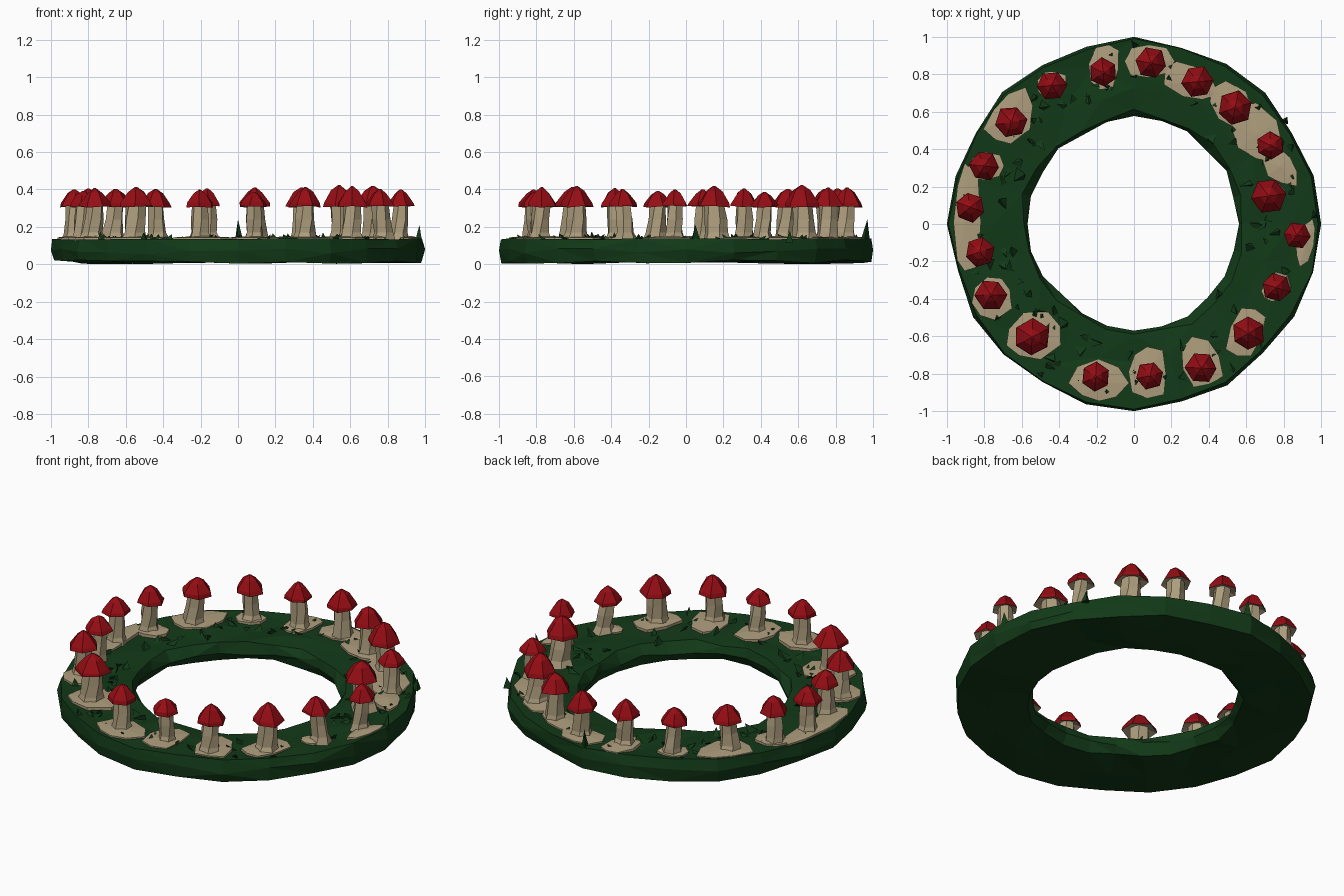
import bpy, bmesh, math, random
from math import sin, cos, pi, radians
from mathutils import Vector

if "Cube" in bpy.data.objects:
    bpy.data.objects.remove(bpy.data.objects["Cube"])

random.seed(4)
R = random.uniform


def material(name, col):
    m = bpy.data.materials.new(name)
    m.diffuse_color = (*col, 1)
    m.use_nodes = True
    m.node_tree.nodes["Principled BSDF"].inputs["Base Color"].default_value = m.diffuse_color
    return m


GREEN = material("dark_green", (0.006, 0.042, 0.009))
BEIGE = material("beige", (0.42, 0.34, 0.205))
RED = material("red", (0.30, 0.004, 0.007))


def finish(bm, name, mats):
    bmesh.ops.recalc_face_normals(bm, faces=bm.faces[:])
    me = bpy.data.meshes.new(name)
    bm.to_mesh(me)
    bm.free()
    for m in mats:
        me.materials.append(m)
    ob = bpy.data.objects.new(name, me)
    bpy.context.collection.objects.link(ob)
    return ob


def loft(bm, rings, closed=False, cap=True):
    """Join rings of points with quads; closed links last ring to first."""
    vs = [[bm.verts.new(p) for p in r] for r in rings]
    n, k = len(vs[0]), len(vs)
    for j in range(k if closed else k - 1):
        a, b = vs[j], vs[(j + 1) % k]
        for i in range(n):
            bm.faces.new((a[i], a[(i + 1) % n], b[(i + 1) % n], b[i]))
    if cap and not closed:
        bm.faces.new(vs[0])
        bm.faces.new(vs[-1])
    return vs


# --- grass ring: faceted loft between an uneven inner hole and round rim
HOLE = [(.57, -.04), (.5, .28), (.26, .52), (.04, .58), (-.10, .57), (-.43, .39),
        (-.58, .09), (-.54, -.23), (-.22, -.53), (0, -.57), (.14, -.55),
        (.28, -.5), (.47, -.32)]


def hole_radius(a):
    """Distance from the centre to the hole outline along angle a."""
    d = Vector((cos(a), sin(a)))
    for i in range(len(HOLE)):
        p, q = Vector(HOLE[i - 1]), Vector(HOLE[i])
        e = q - p
        den = d.x * e.y - d.y * e.x
        t = (p.x * e.y - p.y * e.x) / den
        u = (p.x * d.y - p.y * d.x) / den
        if t > 0 and -1e-6 <= u <= 1 + 1e-6:
            return t
    return .57


N = 24
# (fraction from hole to rim, height, radial jitter, height jitter)
SECTION = [(.06, .02, .01, .015), (0, .07, 0, .01), (.07, .125, .02, .01),
           (.33, .13, .04, .008), (.66, .13, .04, .008), (.97, .136, .01, .004),
           (1, .07, 0, .015), (.97, .012, .01, .012), (.5, .008, .04, .008)]
bm = bmesh.new()
rings = []
for f, z, jr, jz in SECTION:
    ring = []
    for i in range(N):
        a = 2 * pi * i / N
        r0 = hole_radius(a)
        r1 = 1.0 if i % 6 == 0 else .985 + .012 * sin(i * 2.3)
        r = min(r0 + (r1 - r0) * f + R(-jr, jr), r1)
        ring.append((r * cos(a), r * sin(a), max(0, z + R(-jz, jz))))
    rings.append(ring)
loft(bm, rings, closed=True)
bmesh.ops.triangulate(bm, faces=bm.faces[:])
finish(bm, "grass_ring", [GREEN])

# --- grass blades: low leaning spikes, plus a few tall ones on the rim
bm = bmesh.new()


def blade(x, y, w, tip):
    a = R(0, 2 * pi)
    base = [bm.verts.new((x + w * cos(a + k), y + w * sin(a + k), .115))
            for k in (0, 2.4, 3.9)]
    t = bm.verts.new(tip)
    for i in range(3):
        bm.faces.new((base[i], base[(i + 1) % 3], t))
    bm.faces.new(base)


for i in range(110):
    a = R(0, 2 * pi)
    r = R(hole_radius(a) + .07, .92)
    x, y, b = r * cos(a), r * sin(a), R(0, 2 * pi)
    blade(x, y, R(.03, .05), (x + .05 * cos(b), y + .05 * sin(b), R(.143, .165)))
for x, y, z in [(0, .96, .24), (.96, .05, .21), (-.73, -.5, .175),
                (-.5, -.8, .17), (.8, .55, .18), (.45, -.38, .17)]:
    blade(x, y, .03, (x * 1.01, y * 1.01, z))
finish(bm, "grass_blades", [GREEN])

# --- pale ground patches: x, y, half length, half width, turn in degrees
PATCHES = [(.08, .87, .12, .09, 0), (.30, .76, .15, .09, -25), (.52, .63, .14, .09, -45),
           (.66, .48, .17, .11, -55), (.78, .31, .12, .08, -50), (.92, -.10, .13, .05, 75),
           (.74, -.36, .06, .05, 0), (.60, -.58, .15, .09, 70), (.36, -.74, .13, .10, 110),
           (.07, -.79, .15, .11, 90), (-.19, -.85, .14, .11, 0), (-.545, -.60, .16, .12, 20),
           (-.765, -.39, .13, .11, 60), (-.905, .01, .29, .085, 90), (-.80, .31, .10, .07, 0),
           (-.67, .57, .16, .11, 60), (-.44, .75, .08, .07, 30), (-.16, .84, .13, .08, 80)]
bm = bmesh.new()
for x, y, l, w, turn in PATCHES:
    t, outline = radians(turn), []
    for i in range(8):
        a, s = 2 * pi * i / 8, R(.85, 1.2)
        u, v = l * s * cos(a), w * s * sin(a)
        p = Vector((x + u * cos(t) - v * sin(t), y + u * sin(t) + v * cos(t)))
        if p.length > .965:
            p *= .965 / p.length
        outline.append(p)
    low, high = loft(bm, [[(p.x, p.y, .118) for p in outline],
                          [(p.x, p.y, .143) for p in outline]], cap=False)
    top = bm.verts.new((x, y, .152))
    for i in range(8):
        bm.faces.new((high[i], high[(i + 1) % 8], top))
    bm.faces.new(low)
finish(bm, "pale_ground_patches", [BEIGE])

# --- mushrooms: cap x, y, cap radius
MUSHROOMS = [(.09, .86, .085), (.34, .76, .085), (.54, .62, .095), (.73, .42, .075),
             (.72, .15, .098), (.87, -.06, .075), (.76, -.34, .08), (.61, -.585, .09),
             (.36, -.77, .085), (.085, -.81, .075), (-.205, -.815, .08),
             (-.545, -.605, .098), (-.765, -.38, .085), (-.825, -.15, .08),
             (-.875, .09, .08), (-.80, .31, .08), (-.655, .545, .088),
             (-.44, .74, .08), (-.165, .81, .08)]


def hexagon(x, y, r, z, turn, jit=0.0, jz=0.0):
    return [(x + (r + R(-jit, jit)) * cos(turn + k * pi / 3),
             y + (r + R(-jit, jit)) * sin(turn + k * pi / 3), z + R(-jz, jz))
            for k in range(6)]


for n, (x, y, r) in enumerate(MUSHROOMS, 1):
    turn, s = R(0, pi), r / .083
    bx, by = x + R(-.015, .015), y + R(-.015, .015)
    # stem, with a small flare at the foot
    bm = bmesh.new()
    loft(bm, [hexagon(bx, by, .068 * s, .125, turn, .01),
              hexagon(bx, by, .053 * s, .17, turn + .1, .006),
              hexagon((x + bx) / 2, (y + by) / 2, .05 * s, .24, turn + .25, .006),
              hexagon(x, y, .045 * s, .325, turn + .35, .004)])
    finish(bm, f"stem_{n}", [BEIGE])
    # cap: pale underside, red faceted dome
    bm = bmesh.new()
    h = .095 * s + R(-.008, .008)
    loft(bm, [hexagon(x, y, .04 * s, .322, turn),
              hexagon(x, y, r, .308, turn, .006, .006),
              hexagon(x, y, r * .93, .328, turn, .005, .003),
              hexagon(x, y, r * .48, .308 + h * .75, turn, .004, .003),
              hexagon(x, y, r * .07, .308 + h, turn)])
    bm.faces.ensure_lookup_table()
    for i, f in enumerate(bm.faces):
        f.material_index = 1 if i < 6 or i == 24 else 0
    finish(bm, f"cap_{n}", [RED, BEIGE])
